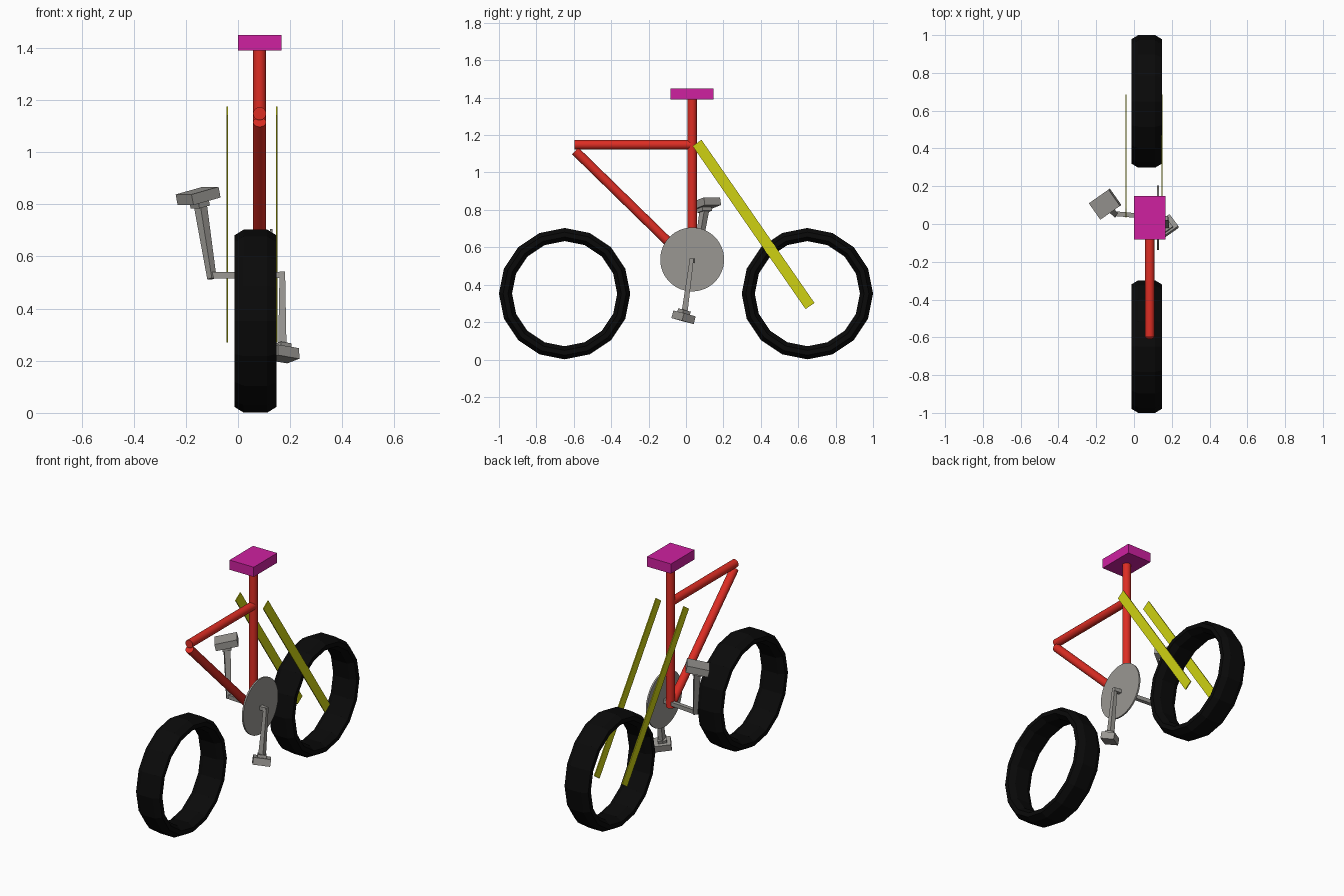
import bpy, bmesh, math
from mathutils import Vector, Matrix, Euler

if "Cube" in bpy.data.objects:
    bpy.data.objects.remove(bpy.data.objects["Cube"])


def mat(name, r, g, b):
    m = bpy.data.materials.new(name)
    m.diffuse_color = (r, g, b, 1)
    m.use_nodes = True
    m.node_tree.nodes["Principled BSDF"].inputs["Base Color"].default_value = m.diffuse_color
    return m


RED = mat("red paint", 0.72, 0.026, 0.017)
YELLOW = mat("yellow paint", 0.62, 0.64, 0.006)
MAGENTA = mat("magenta seat", 0.62, 0.015, 0.35)
GRAY = mat("gray metal", 0.32, 0.31, 0.29)
BLACK = mat("black rubber", 0.003, 0.003, 0.003)


def finish(name, bm, material, smooth=False):
    bmesh.ops.recalc_face_normals(bm, faces=bm.faces)
    me = bpy.data.meshes.new(name)
    bm.to_mesh(me)
    bm.free()
    me.materials.append(material)
    ob = bpy.data.objects.new(name, me)
    bpy.context.collection.objects.link(ob)
    if smooth:
        bpy.ops.object.select_all(action='DESELECT')
        ob.select_set(True)
        bpy.context.view_layer.objects.active = ob
        bpy.ops.object.shade_smooth_by_angle(angle=math.radians(40))
    return ob


def rod(name, a, b, r1, r2, material, sides=24, smooth=True):
    """Straight, optionally tapered bar from a to b."""
    a, b = Vector(a), Vector(b)
    d = b - a
    m = Matrix.Translation((a + b) / 2) @ d.to_track_quat('Z', 'Y').to_matrix().to_4x4()
    m = m @ Matrix.Rotation(math.pi / sides, 4, 'Z')
    bm = bmesh.new()
    bmesh.ops.create_cone(bm, cap_ends=True, segments=sides, radius1=r1,
                          radius2=r2, depth=d.length, matrix=m)
    return finish(name, bm, material, smooth)


def box(name, center, size, material, rot=(0, 0, 0)):
    m = Matrix.Translation(center) @ Euler([math.radians(v) for v in rot]).to_matrix().to_4x4()
    bm = bmesh.new()
    bmesh.ops.create_cube(bm, size=1, matrix=m @ Matrix.Diagonal((*size, 1)))
    return finish(name, bm, material)


def wheel(name, y, segments=16):
    """Wide tyre: flattened octagon section swept round the hub."""
    section = [(0.081, 0.013), (0.045, 0.035), (-0.045, 0.035), (-0.081, 0.013),
               (-0.081, -0.013), (-0.045, -0.035), (0.045, -0.035), (0.081, -0.013)]
    bm = bmesh.new()
    rings = []
    for i in range(segments):
        t = 2 * math.pi * i / segments
        rings.append([bm.verts.new((0.067 + px, y + (0.316 + pr) * math.cos(t),
                                    0.352 + (0.316 + pr) * math.sin(t)))
                      for px, pr in section])
    n = len(section)
    for i in range(segments):
        p, q = rings[i], rings[(i + 1) % segments]
        for j in range(n):
            k = (j + 1) % n
            bm.faces.new((p[j], p[k], q[k], q[j]))
    return finish(name, bm, BLACK)


# Wheels
wheel("front_wheel", -0.649)
wheel("rear_wheel", 0.649)

# Frame tubes
FX = 0.083
rod("seat_post", (FX, 0.033, 0.50), (FX, 0.033, 1.40), 0.025, 0.025, RED)
rod("top_tube", (FX, -0.597, 1.148), (FX, 0.033, 1.148), 0.025, 0.025, RED)
rod("down_tube", (FX, -0.592, 1.115), (FX, 0.033, 0.505), 0.025, 0.025, RED)

# Seat
box("seat", (0.083, 0.032, 1.42), (0.166, 0.23, 0.06), MAGENTA)

# Rear struts either side of the wheel
top, low = Vector((0.059, 1.158)), Vector((0.663, 0.286))
mid, run = (top + low) / 2, low - top
tilt = math.degrees(math.atan2(run.y, run.x))
for name, x in (("left_strut", -0.042), ("right_strut", 0.148)):
    box(name, (x, mid.x, mid.y), (0.006, run.length, 0.058), YELLOW, (tilt, 0, 0))

# Chainring and crank
rod("chainring", (0.123, 0.033, 0.535), (0.133, 0.033, 0.535), 0.171, 0.171, GRAY, 40)
rod("crank_axle", (0.178, 0.03, 0.528), (-0.105, 0.055, 0.528), 0.016, 0.018, GRAY, 4, False)
rod("right_crank_arm", (0.17, 0.031, 0.54), (0.17, -0.01, 0.235), 0.015, 0.023, GRAY, 4, False)
rod("left_crank_arm", (-0.10, 0.052, 0.515), (-0.148, 0.102, 0.82), 0.018, 0.026, GRAY, 4, False)

# Pedals
box("left_pedal", (-0.153, 0.105, 0.832), (0.13, 0.106, 0.042), GRAY, (0, -13, 35))
box("left_pedal_joint", (-0.148, 0.098, 0.807), (0.05, 0.06, 0.035), GRAY, (0, -13, 35))
box("right_pedal", (0.171, -0.013, 0.226), (0.10, 0.08, 0.042), GRAY, (-13, 8, 35))
box("right_pedal_joint", (0.171, -0.012, 0.25), (0.05, 0.05, 0.03), GRAY, (-13, 8, 35))
